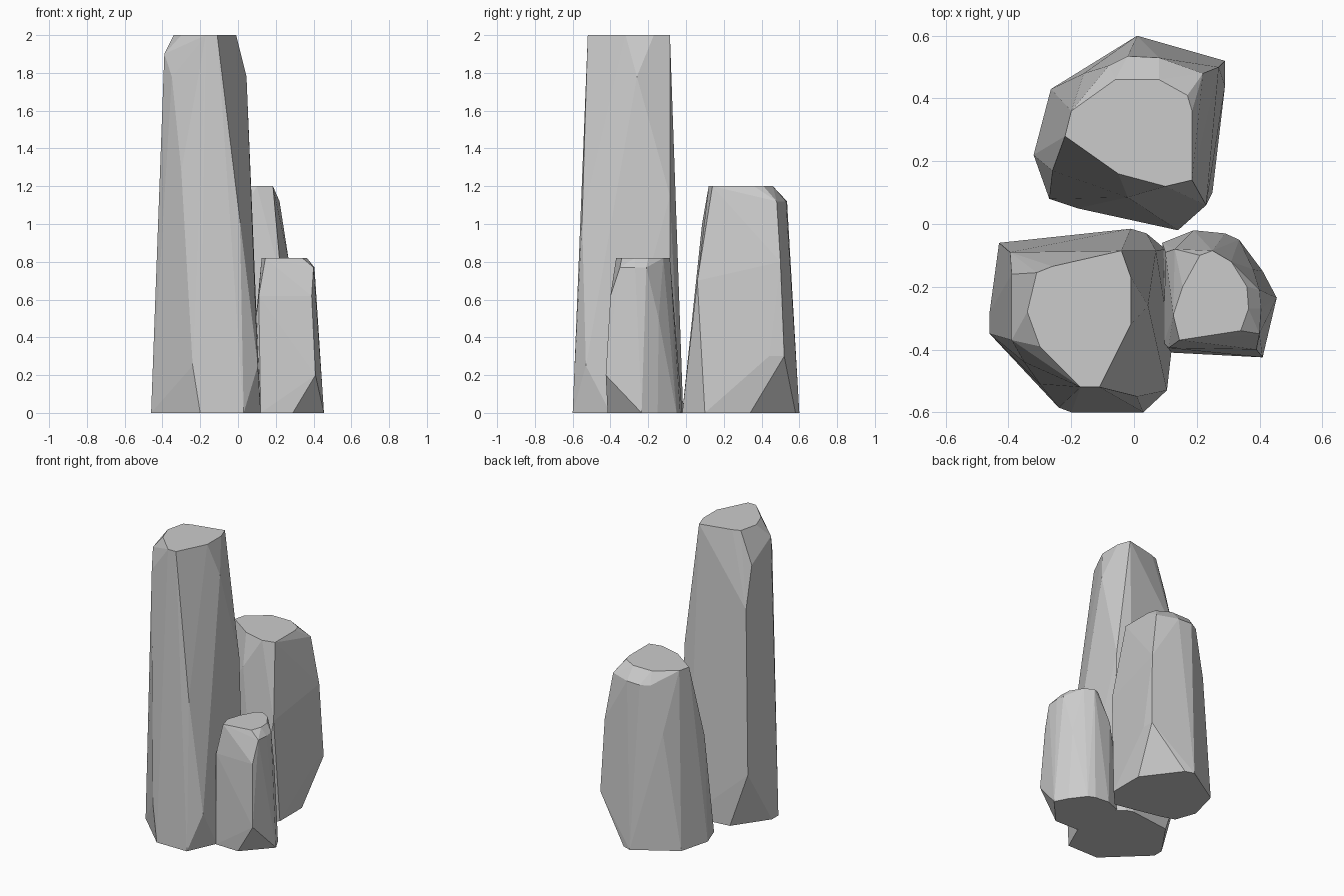
import bpy, bmesh, math


def rock(name, levels):
    """Faceted stone: convex hull around a few outline points at given heights."""
    bm = bmesh.new()
    for z, pts in levels:
        for x, y in pts:
            bm.verts.new((x, y, z))
    res = bmesh.ops.convex_hull(bm, input=bm.verts[:])
    junk = {g for g in res["geom_interior"] + res["geom_unused"]
            if isinstance(g, bmesh.types.BMVert) and g.is_valid}
    bmesh.ops.delete(bm, geom=list(junk), context='VERTS')
    # merge nearly flat triangles into facets
    bmesh.ops.dissolve_limit(bm, angle_limit=math.radians(3),
                             verts=bm.verts[:], edges=bm.edges[:])
    bmesh.ops.recalc_face_normals(bm, faces=bm.faces[:])
    me = bpy.data.meshes.new(name)
    bm.to_mesh(me)
    bm.free()
    ob = bpy.data.objects.new(name, me)
    bpy.context.collection.objects.link(ob)
    return ob


# tall pillar, front left
rock("tall_stone", [
    (0, [(-.30, -.05), (-.01, -.015), (.04, -.03), (.10, -.08), (.12, -.40),
         (.03, -.60), (-.20, -.60), (-.46, -.35), (-.46, -.28)]),
    (.25, [(.105, -.53), (-.24, -.585)]),
    (.38, [(-.43, -.06)]),
    (1.02, [(.01, -.55)]),
    (1.15, [(.07, -.085)]),
    (1.28, [(-.30, -.51)]),
    (1.5, [(-.395, -.09)]),
    (1.78, [(.045, -.26), (-.35, -.44), (-.39, -.16)]),
    (1.9, [(-.39, -.37)]),
    (2, [(-.31, -.155), (-.26, -.135), (-.04, -.085), (-.01, -.17), (-.01, -.32),
         (-.11, -.52), (-.17, -.52), (-.30, -.39), (-.34, -.28)]),
])

# medium stone at the back
rock("back_stone", [
    (0, [(.01, .60), (.07, .58), (.25, .34), (.25, .10), (.14, -.02),
         (-.18, .05), (-.27, .08), (-.32, .22), (-.265, .43)]),
    (.3, [(.29, .52), (.29, .44)]),
    (.7, [(.23, .06), (-.26, .17)]),
    (.8, [(.27, .50), (-.16, .48)]),
    (1.0, [(.19, .12), (-.02, .085)]),
    (1.12, [(.22, .48), (.08, .53), (-.02, .535), (-.08, .505)]),
    (1.2, [(-.20, .36), (-.06, .46), (.08, .46), (.17, .41), (.185, .36),
           (.185, .14), (.10, .12), (-.05, .16), (-.22, .28)]),
])

# small stone, front right
rock("small_stone", [
    (0, [(.455, -.235), (.29, -.415), (.12, -.41), (.09, -.06), (.19, -.02),
         (.29, -.03), (.335, -.05), (.41, -.15)]),
    (.2, [(.41, -.425)]),
    (.5, [(.095, -.38), (.10, -.09), (.38, -.145)]),
    (.62, [(.11, -.395), (.13, -.08), (.39, -.40)]),
    (.77, [(.40, -.35), (.405, -.27), (.40, -.21)]),
    (.82, [(.155, -.20), (.21, -.10), (.25, -.085), (.31, -.12), (.36, -.20),
           (.365, -.27), (.34, -.34), (.25, -.35), (.145, -.37), (.125, -.29)]),
])
